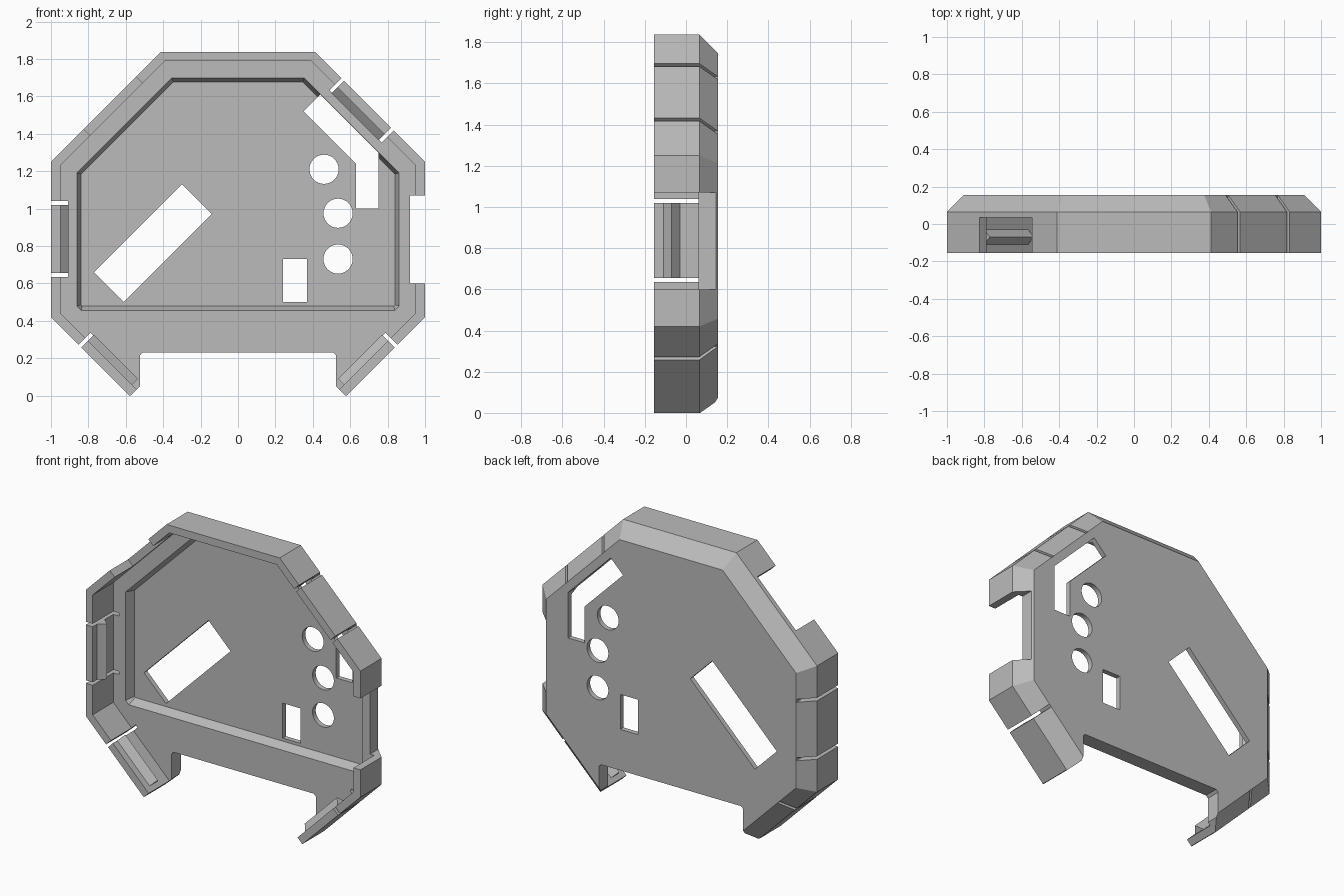
import bpy, bmesh, math
from mathutils import Vector

cube = bpy.data.objects.get("Cube")
if cube:
    bpy.data.objects.remove(cube, do_unlink=True)

mat = bpy.data.materials.new("light_grey_plastic")
mat.use_nodes = True
grey = (0.5, 0.5, 0.5, 1)
mat.diffuse_color = grey
mat.node_tree.nodes["Principled BSDF"].inputs["Base Color"].default_value = grey

FRONT, BACK, SHOULDER, LEDGE, FLOOR = -0.155, 0.155, 0.065, 0.06, 0.122


def loft(name, rings):
    """Closed solid through rings of (y, [(x, z), ...])."""
    bm = bmesh.new()
    loops = [[bm.verts.new((x, y, z)) for x, z in pts] for y, pts in rings]
    for a, b in zip(loops, loops[1:]):
        for i in range(len(a)):
            j = (i + 1) % len(a)
            bm.faces.new((a[i], a[j], b[j], b[i]))
    bm.faces.new(loops[0])
    bm.faces.new(loops[-1])
    bmesh.ops.recalc_face_normals(bm, faces=bm.faces)
    mesh = bpy.data.meshes.new(name)
    bm.to_mesh(mesh)
    bm.free()
    mesh.materials.append(mat)
    ob = bpy.data.objects.new(name, mesh)
    bpy.context.collection.objects.link(ob)
    return ob


def mirrored(half):
    return half + [(-x, z) for x, z in reversed(half)]


def outline(d, bottom):
    """Case outline moved inward by d, with its lower edge at bottom."""
    w, top = 1 - d, 1.838 - d
    low, up = 0.58 - d * math.sqrt(2), 2.25 - d * math.sqrt(2)
    return mirrored([(low + bottom, bottom), (w, w - low), (w, up - w), (up - top, top)])


def strip(a, b, near, far):
    """Rectangle along the wall line a-b, from near to far inward."""
    a, b = Vector(a), Vector(b)
    t = (b - a).normalized()
    n = Vector((-t.y, t.x))
    if n.dot(Vector((0, 0.95)) - a) < 0:
        n = -n
    return [tuple(p) for p in (a + n * near, b + n * near, b + n * far, a + n * far)]


def cut(target, cutter):
    cutter.hide_render = True
    mod = target.modifiers.new("cut", 'BOOLEAN')
    mod.operation, mod.solver, mod.object = 'DIFFERENCE', 'EXACT', cutter
    bpy.context.view_layer.objects.active = target
    bpy.ops.object.modifier_apply(modifier=mod.name)
    bpy.data.objects.remove(cutter, do_unlink=True)


def cut_shape(pts, y0=-0.4, y1=0.4):
    cut(case, loft("cutter", [(y0, pts), (y1, pts)]))


# Tray with chamfered back edge
case = loft("case_shell", [(FRONT, outline(0, 0)), (SHOULDER, outline(0, 0)),
                           (BACK, outline(0.09, 0))])

# Main cavity, then the deeper floor with sloped sides
cut_shape(outline(0.05, -0.1), -0.4, LEDGE)
cut(case, loft("cutter", [(0, outline(0.14, 0.455)), (LEDGE, outline(0.14, 0.455)),
                          (FLOOR, outline(0.16, 0.48))]))

# Bottom opening between the feet
cut_shape(mirrored([(0.605, -0.03), (0.525, 0.05), (0.525, 0.215), (0.51, 0.23)]))

# Side notch and upper notch in the rim
cut_shape([(0.92, 0.6), (1.1, 0.6), (1.1, 1.07), (0.92, 1.07)])
cut_shape(strip((-0.545, 1.705), (-0.825, 1.425), -0.05, 0.08), -0.4, 0.035)

# Openings in the floor
cut_shape([(-0.3, 1.13), (-0.14, 0.97), (-0.61, 0.5), (-0.77, 0.66)])
cut_shape([(0.24, 0.5), (0.37, 0.5), (0.37, 0.73), (0.24, 0.73)])
cut_shape([(0.35, 1.52), (0.44, 1.61), (0.75, 1.3), (0.75, 1), (0.63, 1), (0.63, 1.24)])
for cx, cz in ((0.46, 1.21), (0.535, 0.975), (0.535, 0.73)):
    ring = [math.tau * i / 32 for i in range(32)]
    cut_shape([(cx + 0.078 * math.cos(a), cz + 0.078 * math.sin(a)) for a in ring])

# Spring tabs: a slit at each end and a snap ridge inside
tabs = {
    "side_tab": ((-1, 0.645), (-1, 1.03), True),
    "upper_tab": ((0.56, 1.69), (0.825, 1.425), True),
    "left_foot_tab": ((0.845, 0.265), (0.595, 0.015), False),
    "right_foot_tab": ((-0.845, 0.265), (-0.595, 0.015), False),
}
for name, (a, b, both) in tabs.items():
    va, vb = Vector(a), Vector(b)
    t = (vb - va).normalized() * 0.01
    for p in (va, vb) if both else (va,):
        cut_shape(strip(p - t, p + t, -0.03, 0.09))
    s, e = va + t, vb - t
    loft(name + "_ridge", [(y, strip(s, e, 0.02, far)) for y, far in
                           ((-0.11, 0.05), (-0.07, 0.095), (-0.03, 0.05))])

# Smooth round holes, crisp edges elsewhere
bpy.ops.object.select_all(action='DESELECT')
case.select_set(True)
bpy.context.view_layer.objects.active = case
bpy.ops.object.shade_smooth_by_angle(angle=math.radians(25))
